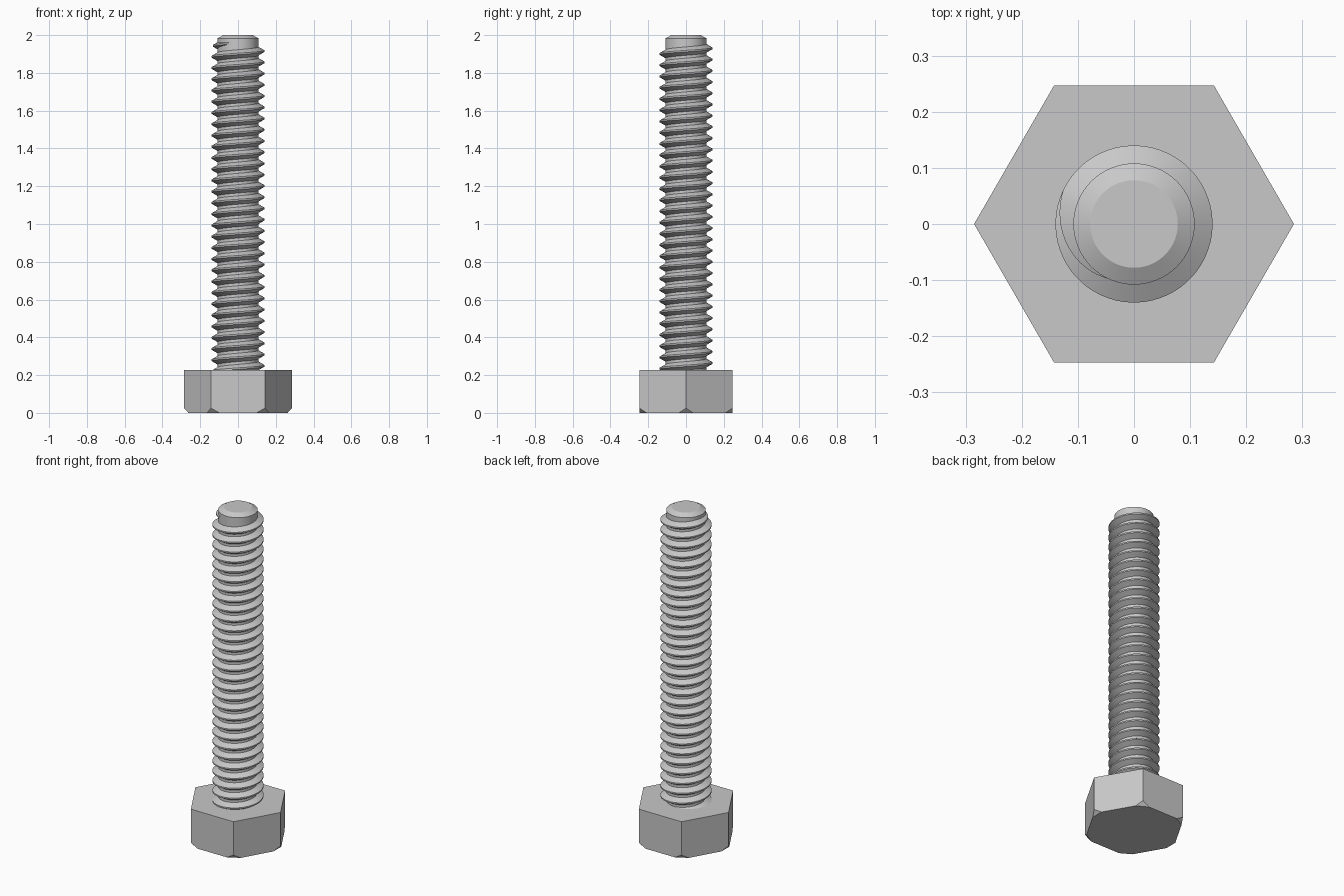
import bpy
import bmesh
from math import cos, sin, pi, radians
from mathutils import Vector

old = bpy.data.objects.get("Cube")
if old:
    bpy.data.objects.remove(old, do_unlink=True)

SEGS = 64               # segments per turn
HEAD_R, HEAD_H = 0.285, 0.227
CORE_R, CREST_R = 0.108, 0.14
PITCH = 0.0595
TOP = 2.0

steel = bpy.data.materials.new("grey_steel")
steel.use_nodes = True
grey = (0.58, 0.58, 0.58, 1)
steel.diffuse_color = grey
steel.node_tree.nodes["Principled BSDF"].inputs["Base Color"].default_value = grey


def finish(name, bm, smooth):
    bmesh.ops.recalc_face_normals(bm, faces=bm.faces)
    mesh = bpy.data.meshes.new(name)
    bm.to_mesh(mesh)
    bm.free()
    mesh.materials.append(steel)
    obj = bpy.data.objects.new(name, mesh)
    bpy.context.collection.objects.link(obj)
    if smooth:
        bpy.ops.object.select_all(action='DESELECT')
        obj.select_set(True)
        bpy.context.view_layer.objects.active = obj
        bpy.ops.object.shade_smooth_by_angle(angle=radians(25))
    return obj


def polar(r, a, z):
    return Vector((r * cos(a), r * sin(a), z))


def bridge(bm, a, b, closed):
    n = len(a)
    for i in range(n if closed else n - 1):
        j = (i + 1) % n
        bm.faces.new((a[i], a[j], b[j], b[i]))


# Hexagonal head with its lower corners cut off
bm = bmesh.new()
rings = [[bm.verts.new(polar(HEAD_R, k * pi / 3, z)) for k in range(6)]
         for z in (0, HEAD_H)]
bridge(bm, rings[0], rings[1], True)
for ring in rings:
    bm.faces.new(ring)
for k in range(6):
    a = k * pi / 3
    cut = bmesh.ops.bisect_plane(
        bm, geom=bm.verts[:] + bm.edges[:] + bm.faces[:],
        plane_co=polar(HEAD_R - 0.022, a, 0),
        plane_no=polar(0.025, a, -0.022), clear_outer=True)
    edges = [e for e in cut["geom_cut"] if isinstance(e, bmesh.types.BMEdge)]
    bmesh.ops.holes_fill(bm, edges=edges)
finish("hex_head", bm, False)

# Shank core with a chamfered tip
bm = bmesh.new()
profile = [(CORE_R, HEAD_H - 0.05), (CORE_R, TOP - 0.017), (0.078, TOP)]
rings = [[bm.verts.new(polar(r, 2 * pi * k / SEGS, z)) for k in range(SEGS)]
         for r, z in profile]
for low, high in zip(rings, rings[1:]):
    bridge(bm, low, high, True)
bm.faces.new(rings[0])
bm.faces.new(rings[-1])
finish("shank_core", bm, True)

# Right-handed helical thread that fades into the core below the tip
bm = bmesh.new()
CREST_Z = 1.945         # crest height on the right side of the last turn
end = radians(250)
fade = radians(95)
turns = 30
count = int(turns * SEGS)
rows = []
for i in range(count + 1):
    a = end - 2 * pi * (count - i) / SEGS
    z = CREST_Z + (a - pi) * PITCH / (2 * pi)
    if z < HEAD_H - 0.04:
        continue
    t = min(1, (end - a) / fade)
    crest = CORE_R - 0.002 + (CREST_R - CORE_R + 0.002) * t
    root = CORE_R - 0.002
    half = 0.004 + 0.0195 * t
    section = [(root, -half), (crest, -0.004), (crest, 0.004), (root, half)]
    rows.append([bm.verts.new(polar(r, a, z + dz)) for r, dz in section])
for row, nxt in zip(rows, rows[1:]):
    bridge(bm, row, nxt, True)
bm.faces.new(rows[0])
finish("helical_thread", bm, True)
